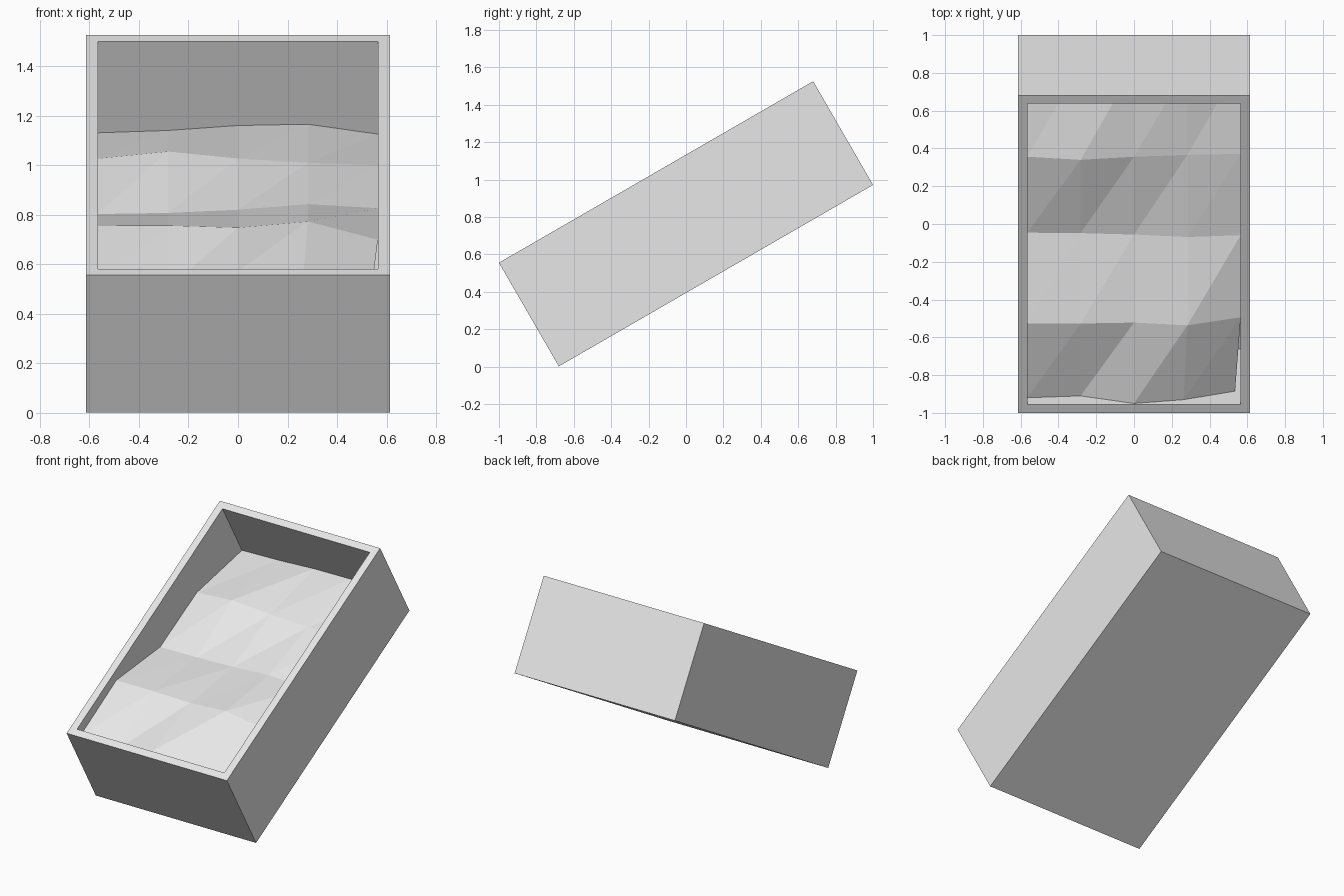
import bpy
import bmesh
from math import radians
from mathutils import Matrix

WIDTH, LENGTH, DEPTH, WALL = 1.23, 1.94, 0.64, 0.05

cube = bpy.data.objects.get("Cube")
if cube:
    bpy.data.objects.remove(cube, do_unlink=True)

grey = bpy.data.materials.new("plain grey")
grey.use_nodes = True
grey.diffuse_color = (0.8, 0.8, 0.8, 1)
grey.node_tree.nodes["Principled BSDF"].inputs["Base Color"].default_value = (0.8, 0.8, 0.8, 1)


def add_tilted(name, bm):
    """Turn a bmesh into a flat-shaded object tipped forward on its lower edge."""
    mesh = bpy.data.meshes.new(name)
    bm.to_mesh(mesh)
    bm.free()
    mesh.materials.append(grey)
    obj = bpy.data.objects.new(name, mesh)
    obj.rotation_euler.x = radians(30)
    obj.location.z = 0.764
    bpy.context.collection.objects.link(obj)
    return obj


# Open crate: a block whose top is inset to a rim and pushed down to the floor
bm = bmesh.new()
bmesh.ops.create_cube(bm, size=1, matrix=Matrix.Diagonal((WIDTH, LENGTH, DEPTH, 1)))
bm.normal_update()
top = max(bm.faces, key=lambda f: f.normal.z)
bmesh.ops.inset_region(bm, faces=[top], thickness=WALL, use_even_offset=True)
floor = bmesh.ops.extrude_discrete_faces(bm, faces=[top])["faces"][0]
bmesh.ops.translate(bm, verts=floor.verts, vec=(0, 0, WALL - DEPTH))
bmesh.ops.recalc_face_normals(bm, faces=bm.faces)
add_tilted("crate", bm)

# Uneven filling: distance along the crate, then depth below the rim across it
rows = [
    (0.052, (0.07, 0.09, 0.01, 0.05, 0.14)),
    (0.51, (0.064, 0.063, 0.073, 0.044, 0.129)),
    (0.95, (0.263, 0.258, 0.243, 0.217, 0.236)),
    (1.41, (0.27, 0.237, 0.27, 0.29, 0.30)),
    (1.89, (0.427, 0.416, 0.393, 0.387, 0.433)),
]
bm = bmesh.new()
grid = []
for along, depths in rows:
    grid.append([bm.verts.new((0.2825 * (i - 2), along - LENGTH / 2, DEPTH / 2 - d))
                 for i, d in enumerate(depths)])
# The low end pulls away slightly from one side wall
grid[0][3].co.x -= 0.02
grid[0][4].co.x -= 0.03
for near, far in zip(grid, grid[1:]):
    for i in range(4):
        bm.faces.new((near[i], near[i + 1], far[i + 1]))
        bm.faces.new((near[i], far[i + 1], far[i]))
add_tilted("filling", bm)
